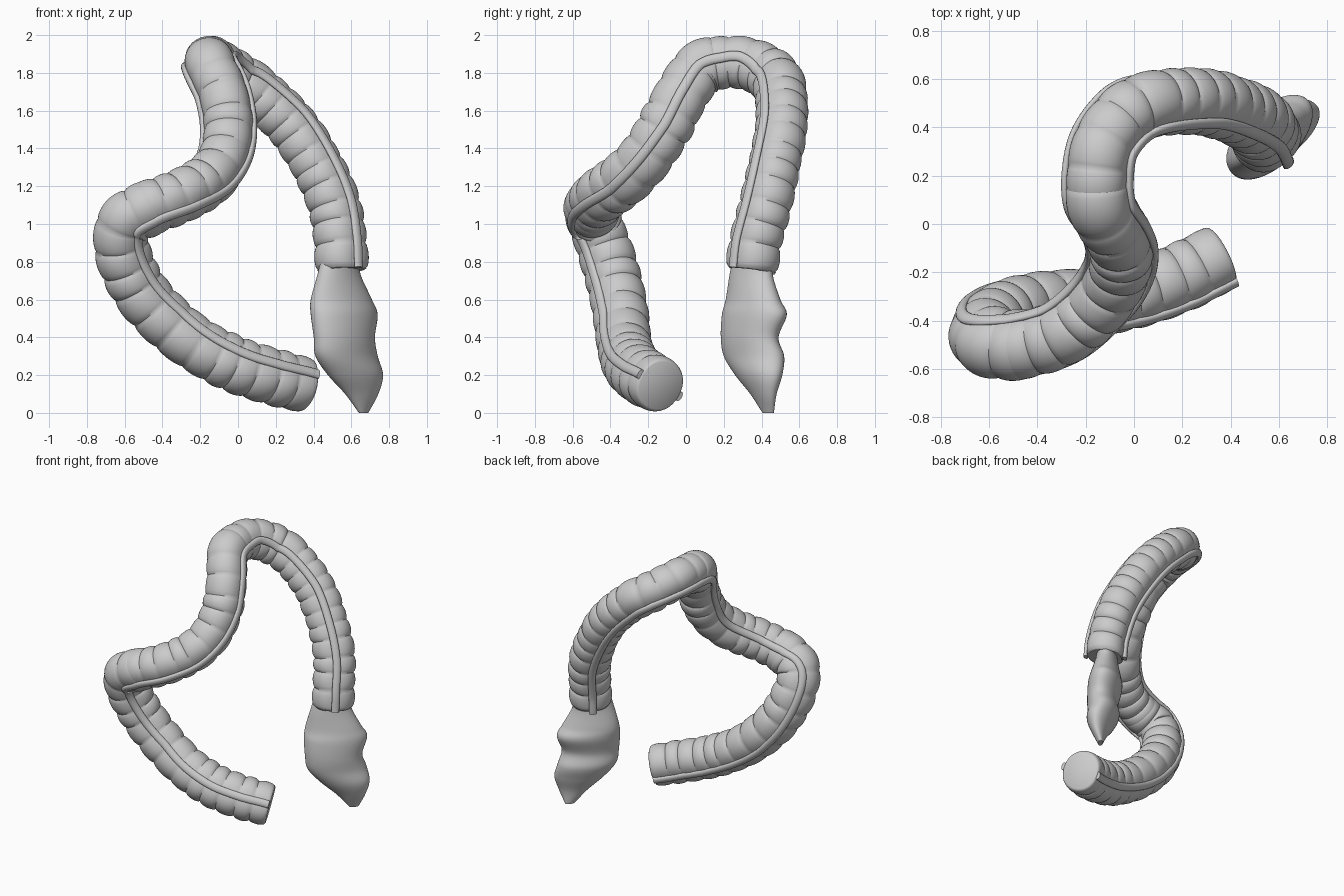
import bpy, math, random
from mathutils import Vector

random.seed(4)
if "Cube" in bpy.data.objects:
    bpy.data.objects.remove(bpy.data.objects["Cube"])

grey = bpy.data.materials.new("soft grey")
grey.diffuse_color = (0.6, 0.6, 0.6, 1)
grey.use_nodes = True
grey.node_tree.nodes["Principled BSDF"].inputs["Base Color"].default_value = (0.6, 0.6, 0.6, 1)

# Centre line of the whole tube, from the blind end to the last straight run
PATH = [(.36, -.138, .146), (.19, -.222, .19), (0, -.288, .25), (-.2, -.325, .35), (-.37, -.34, .48),
        (-.52, -.37, .65), (-.61, -.425, .85), (-.605, -.48, 1), (-.48, -.5, 1.08), (-.3, -.45, 1.15),
        (-.15, -.325, 1.24), (-.07, -.21, 1.36), (-.05, -.11, 1.52), (-.08, -.02, 1.69), (-.14, .075, 1.82),
        (-.15, .2, 1.855), (-.12, .34, 1.845), (-.02, .46, 1.78), (.1, .5, 1.7), (.285, .505, 1.52),
        (.425, .465, 1.3), (.51, .42, 1.1), (.543, .367, .9), (.55, .35, .76)]
# Direction from the centre line to the front band, at some path points
GUIDE = {0: (0, -.9, .5), 4: (.5, -.75, .45), 7: (.7, -.7, -.2), 10: (.6, -.6, -.45), 12: (1, 0, .1),
         15: (1, 0, .2), 17: (.6, -.75, .35), 19: (.65, -.7, .45), 23: (.65, -.75, 0)}
# Lower chamber: height, centre x, centre y, half width, half depth
CHAMBER = [(.82, .54, .36, .1, .11), (.73, .535, .345, .115, .115), (.6, .547, .355, .162, .145),
           (.52, .562, .362, .177, .172), (.4, .563, .337, .162, .153), (.3, .575, .36, .165, .16),
           (.2, .622, .385, .146, .125), (.1, .655, .41, .088, .07), (0, .665, .435, .025, .03)]
RADIUS = 0.136
SIDES = 48
SKEW = 0.6


def spline(pts, t):
    """Smooth interpolation through points of any dimension."""
    i = max(0, min(int(t), len(pts) - 2))
    f = t - i
    b, c = pts[i], pts[i + 1]
    a = pts[i - 1] if i else [2 * p - q for p, q in zip(b, c)]
    d = pts[i + 2] if i + 2 < len(pts) else [2 * q - p for p, q in zip(b, c)]
    return [q + f / 2 * (r - p + f * (2 * p - 5 * q + 4 * r - s + f * (3 * (q - r) + s - p)))
            for p, q, r, s in zip(a, b, c, d)]


def frame(t):
    """Centre, direction to the front band, and sideways direction."""
    centre = Vector(spline(PATH, t))
    tangent = (Vector(spline(PATH, t + .02)) - Vector(spline(PATH, t - .02))).normalized()
    keys = sorted(GUIDE)
    lo = max(k for k in keys[:-1] if k <= max(t, 0))
    hi = keys[keys.index(lo) + 1]
    g = Vector(GUIDE[lo]).lerp(Vector(GUIDE[hi]), (t - lo) / (hi - lo))
    u = (g - tangent * g.dot(tangent)).normalized()
    return centre, u, tangent.cross(u)


def loft(name, rings):
    """Skin a list of equal rings and close both ends."""
    n = len(rings[0])
    faces = [(r * n + i, r * n + (i + 1) % n, (r + 1) * n + (i + 1) % n, (r + 1) * n + i)
             for r in range(len(rings) - 1) for i in range(n)]
    faces += [tuple(reversed(range(n))), tuple(range((len(rings) - 1) * n, len(rings) * n))]
    mesh = bpy.data.meshes.new(name)
    mesh.from_pydata([p for ring in rings for p in ring], [], faces)
    mesh.materials.append(grey)
    obj = bpy.data.objects.new(name, mesh)
    bpy.context.collection.objects.link(obj)
    bpy.ops.object.select_all(action='DESELECT')
    obj.select_set(True)
    bpy.context.view_layer.objects.active = obj
    bpy.ops.object.mode_set(mode='EDIT')
    bpy.ops.mesh.select_all(action='SELECT')
    bpy.ops.mesh.normals_make_consistent(inside=False)
    bpy.ops.object.mode_set(mode='OBJECT')
    bpy.ops.object.shade_smooth_by_angle(angle=math.radians(50))


def pouched_tube(name, start, end, pouches, size):
    """Tube swept along the path, swelling between creases and pinched at the bands."""
    # Even steps of real length, with slightly uneven pouches
    steps = [start + (end - start) * i / 400 for i in range(401)]
    dist = [0]
    for a, b in zip(steps, steps[1:]):
        dist.append(dist[-1] + (Vector(spline(PATH, b)) - Vector(spline(PATH, a))).length)
    widths = [random.uniform(.75, 1.25) for _ in range(pouches)]
    unit = dist[-1] / sum(widths)
    rings, s, k = [], 0, 0
    for w in widths:
        swell = random.uniform(.011, .018)
        for j in range(10 + (w is widths[-1])):
            f = j / 10
            d = s + f * w * unit
            while k < 399 and dist[k + 1] < d:
                k += 1
            t = steps[k] + (steps[k + 1] - steps[k]) * (d - dist[k]) / (dist[k + 1] - dist[k])
            c, u, v = frame(min(t, end))
            bulge = swell * math.sin(math.pi * f) ** .6 if 0 < f < 1 else 0
            ring = []
            for i in range(SIDES):
                a = 2 * math.pi * i / SIDES
                r = size + bulge * (.25 + .75 * abs(math.sin(a))) - .008 * abs(math.cos(a)) ** 6
                ring.append(c + (u * math.cos(a) + v * math.sin(a)) * r)
            rings.append(ring)
        s += w * unit
    # Slightly rounded rims at both ends
    for at, ring in ((0, rings[0]), (len(rings), rings[-1])):
        c = sum(ring, Vector()) / SIDES
        out = c - sum(rings[1 if at == 0 else -2], Vector()) / SIDES
        rings.insert(at, [c + (p - c) * .93 + out.normalized() * .006 for p in ring])
    loft(name, rings)


def band(name, side):
    """Raised ribbon running the whole length of the tube."""
    rings = []
    for i in range(241):
        c, u, v = frame(23.05 * i / 240)
        c = c + u * side * RADIUS
        rings.append([c + u * .016 * math.cos(a) + v * .027 * math.sin(a)
                      for a in (2 * math.pi * j / 14 for j in range(14))])
    loft(name, rings)


# The three runs of the tube
pouched_tube("ascending_tube", 0, 8.2, 14, RADIUS + .002)
pouched_tube("transverse_tube", 7.8, 14.7, 11, RADIUS - .002)
pouched_tube("descending_tube", 14.5, 23, 15, RADIUS - .006)

# Opposite bands
band("front_band", 1)
band("rear_band", -1)

# Lower chamber with a tapering tip, its flattened section set diagonally
rows = [spline(CHAMBER, i / 8) for i in range(8 * (len(CHAMBER) - 1) + 1)]
loft("lower_chamber", [[Vector((x + w * math.cos(a), y + d * math.sin(a + SKEW), z))
                        for a in (2 * math.pi * i / SIDES for i in range(SIDES))]
                       for z, x, y, w, d in rows])
